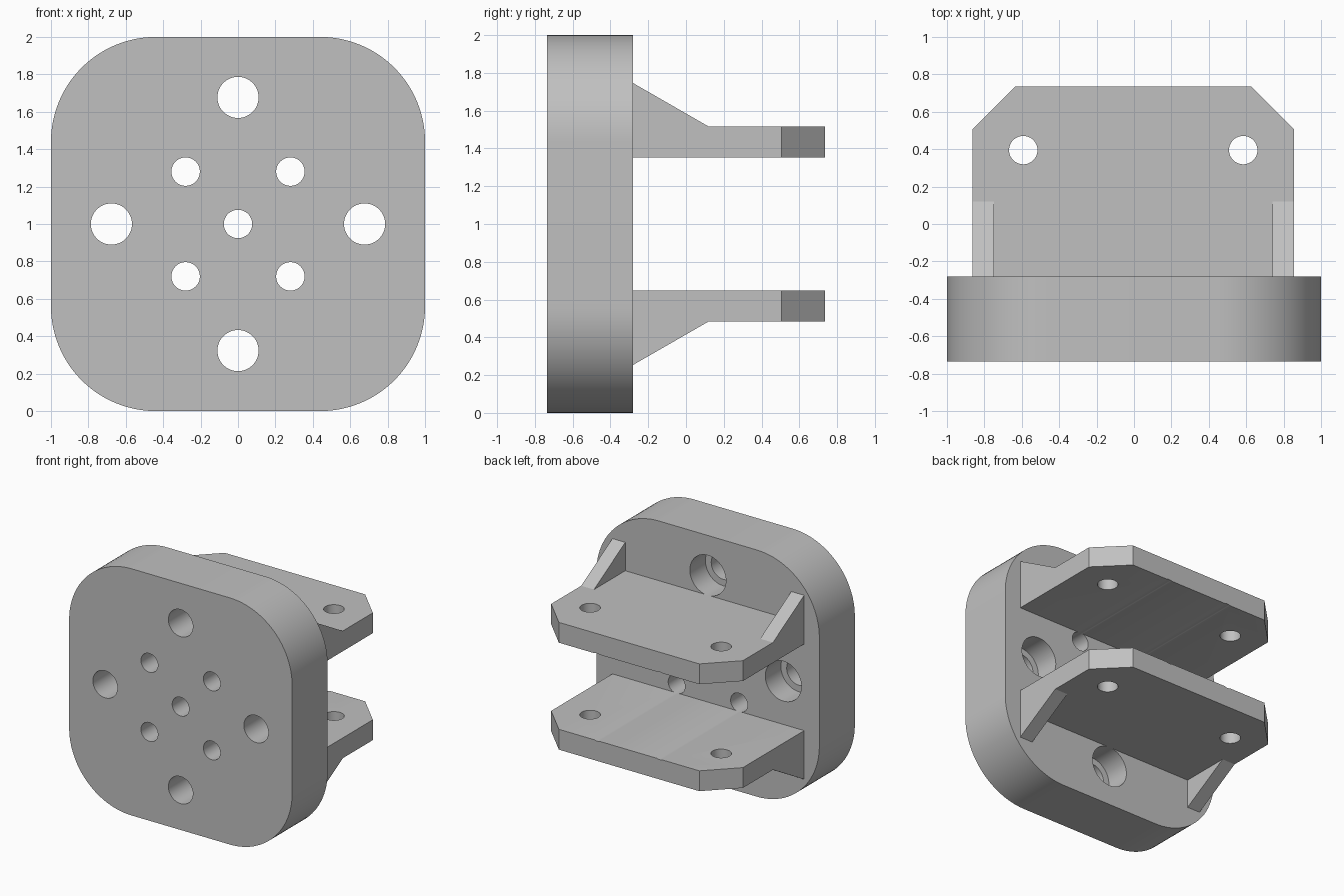
import bpy, bmesh, math
from mathutils import Vector

cube = bpy.data.objects.get("Cube")
if cube:
    bpy.data.objects.remove(cube, do_unlink=True)

grey = bpy.data.materials.new("plain grey")
grey.use_nodes = True
COLOUR = (0.53, 0.53, 0.53, 1)
grey.diffuse_color = COLOUR
grey.node_tree.nodes["Principled BSDF"].inputs["Base Color"].default_value = COLOUR

FRONT, BACK, TIP = -0.735, -0.28, 0.735   # depth stations
SHIFT = -0.004                            # sideways offset of the shelves


def place(axis, u, v, w):
    """Put a 2D profile point (u, v) at distance w along an axis."""
    return Vector({"x": (w, u, v), "y": (u, w, v), "z": (u, v, w)}[axis])


def prisms(name, profiles, axis, start, end):
    """Extrude one or more closed profiles along an axis."""
    bm = bmesh.new()
    for points in profiles:
        face = bm.faces.new([bm.verts.new(place(axis, u, v, start)) for u, v in points])
        new = bmesh.ops.extrude_face_region(bm, geom=[face])["geom"]
        verts = [e for e in new if isinstance(e, bmesh.types.BMVert)]
        bmesh.ops.translate(bm, verts=verts, vec=place(axis, 0, 0, end - start))
    bmesh.ops.recalc_face_normals(bm, faces=bm.faces)
    mesh = bpy.data.meshes.new(name)
    bm.to_mesh(mesh)
    bm.free()
    mesh.materials.append(grey)
    obj = bpy.data.objects.new(name, mesh)
    bpy.context.collection.objects.link(obj)
    return obj


def arc(cu, cv, r, a0, a1, n):
    return [(cu + r * math.cos(a0 + (a1 - a0) * i / n),
             cv + r * math.sin(a0 + (a1 - a0) * i / n)) for i in range(n + 1)]


def circle(cu, cv, r):
    return arc(cu, cv, r, 0, 2 * math.pi, 48)[:-1]


def activate(obj):
    bpy.ops.object.select_all(action="DESELECT")
    obj.select_set(True)
    bpy.context.view_layer.objects.active = obj


def combine(obj, cutter, operation="DIFFERENCE"):
    """Apply a boolean and discard the cutter."""
    cutter.hide_render = True
    mod = obj.modifiers.new("cut", "BOOLEAN")
    mod.operation, mod.solver, mod.object = operation, "EXACT", cutter
    activate(obj)
    bpy.ops.object.modifier_apply(modifier=mod.name)
    bpy.data.objects.remove(cutter, do_unlink=True)


def finish(obj):
    activate(obj)
    bpy.ops.object.shade_smooth_by_angle(angle=math.radians(25))


# Hole layout on the plate
small = [circle(x, z, 0.076) for x, z in
         [(0, 1), (-0.28, 1.28), (0.28, 1.28), (-0.28, 0.72), (0.28, 0.72)]]
bolts = [(0, 1.677), (0, 0.323), (-0.677, 1), (0.677, 1)]

# Rounded mounting plate
R = 0.56
outline = []
for i, (sx, sz) in enumerate([(1, 1), (-1, 1), (-1, -1), (1, -1)]):
    outline += arc(sx * (1 - R), 1 + sz * (1 - R), R,
                   i * math.pi / 2, (i + 1) * math.pi / 2, 24)
plate = prisms("mounting_plate", [outline], "y", FRONT, BACK)
through = small + [circle(x, z, 0.11) for x, z in bolts]
combine(plate, prisms("through_holes", through, "y", -1, 0))
bores = [circle(x, z, 0.162) for x, z in bolts]
combine(plate, prisms("counterbores", bores, "y", BACK - 0.2, 0))
finish(plate)


def shelf(name, s):
    """Shelf with two side gussets; s = 1 above, -1 below the middle."""
    low, high, peak = 1 + s * 0.351, 1 + s * 0.516, 1 + s * 0.746
    side = [(BACK, low), (TIP, low), (TIP, high), (0.12, high), (BACK, peak)]
    obj = prisms(name, [side], "x", SHIFT - 0.86, SHIFT + 0.86)
    # Clipped outer corners
    half = [(0.86, -0.5), (0.86, 0.505), (0.625, 0.74), (0.625, 0.9)]
    plan = [(SHIFT + x, y) for x, y in half]
    plan += [(SHIFT - x, y) for x, y in reversed(half)]
    plan[0], plan[-1] = (1, -0.5), (-1, -0.5)
    plan[1:1] = [(1, 0.365 + SHIFT)]
    plan[-1:-1] = [(-1, 0.365 - SHIFT)]
    combine(obj, prisms("corner_clip", [plan], "z", 0, 2), "INTERSECT")
    # Space between the gussets
    pocket = [(SHIFT - 0.745, -0.5), (SHIFT + 0.745, -0.5),
              (SHIFT + 0.745, 0.2), (SHIFT - 0.745, 0.2)]
    combine(obj, prisms("pocket", [pocket], "z", high, 1 + s))
    # Bolt holes, and shallow grooves in line with the plate holes
    holes = [circle(SHIFT + x, 0.395, 0.076) for x in (-0.588, 0.588)]
    combine(obj, prisms("shelf_holes", holes, "z", 0, 2))
    combine(obj, prisms("grooves", small, "y", -1, 1))
    finish(obj)


shelf("upper_shelf", 1)
shelf("lower_shelf", -1)
